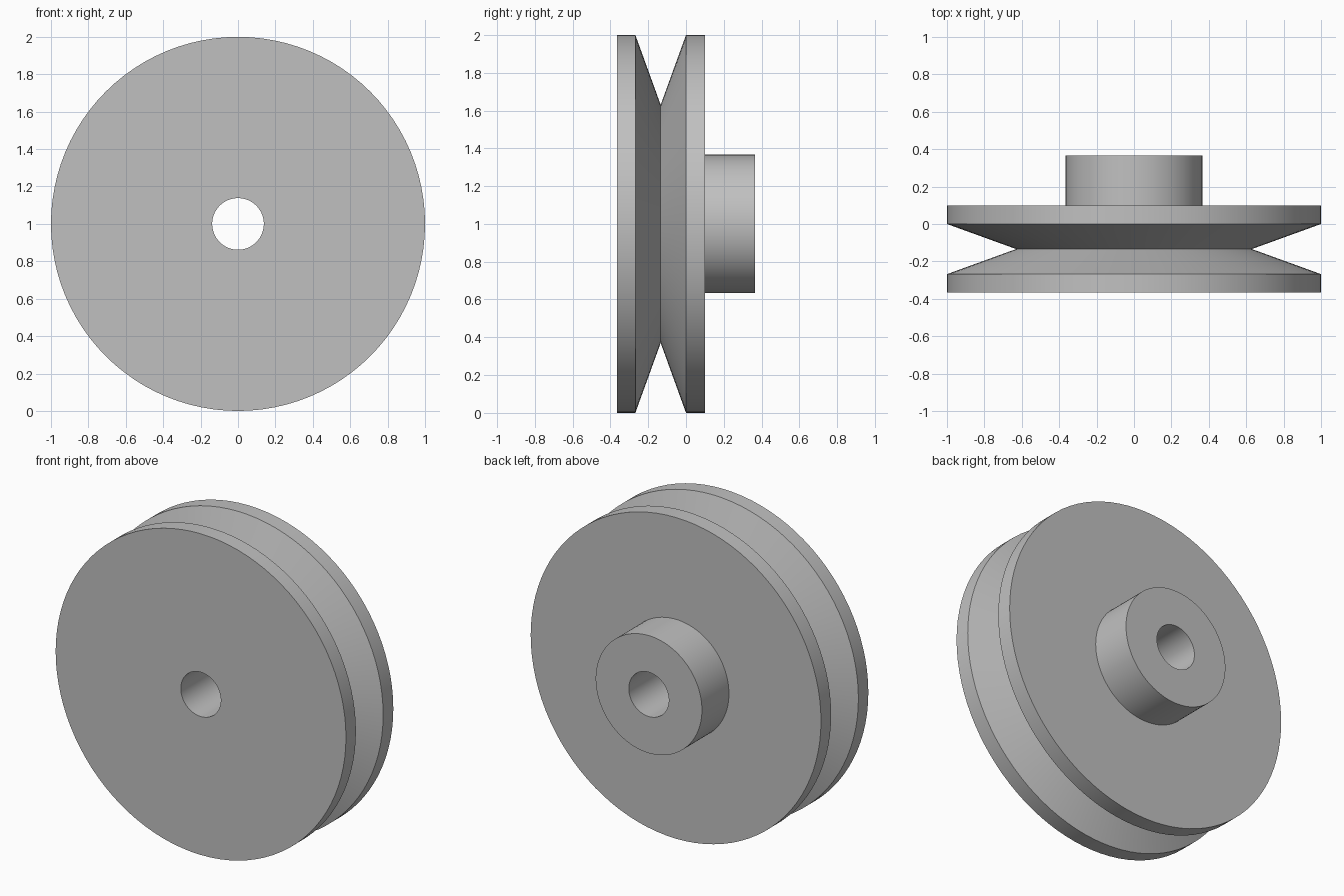
import bpy
import bmesh
from math import cos, sin, tau

cube = bpy.data.objects.get("Cube")
if cube:
    bpy.data.objects.remove(cube, do_unlink=True)

SEGMENTS = 96
AXIS_Z = 1.0

# Plain grey metal
metal = bpy.data.materials.new("grey_metal")
metal.use_nodes = True
colour = (0.53, 0.53, 0.53, 1)
metal.diffuse_color = colour
metal.node_tree.nodes["Principled BSDF"].inputs["Base Color"].default_value = colour


def revolve(name, profile):
    """Turn a closed (radius, y) profile around the horizontal y axis."""
    bm = bmesh.new()
    rings = []
    for radius, y in profile:
        rings.append([bm.verts.new((radius * cos(tau * i / SEGMENTS), y,
                                    AXIS_Z + radius * sin(tau * i / SEGMENTS)))
                      for i in range(SEGMENTS)])
    for a, b in zip(rings, rings[1:] + rings[:1]):
        for i in range(SEGMENTS):
            j = (i + 1) % SEGMENTS
            bm.faces.new((a[i], a[j], b[j], b[i]))
    bmesh.ops.recalc_face_normals(bm, faces=bm.faces)
    mesh = bpy.data.meshes.new(name)
    bm.to_mesh(mesh)
    bm.free()
    mesh.materials.append(metal)
    obj = bpy.data.objects.new(name, mesh)
    bpy.context.collection.objects.link(obj)
    return obj


# Wheel with V groove, rear hub and through bore in one turned piece
bore, hub, groove, rim = 0.138, 0.366, 0.63, 1.0
front, back = -0.366, 0.366
pulley = revolve("grooved_pulley_wheel", [
    (bore, front), (rim, front), (rim, -0.268),    # front flange
    (groove, -0.134), (rim, 0.0), (rim, 0.1),      # groove and rear flange
    (hub, 0.1), (hub, back), (bore, back),         # hub
])

bpy.ops.object.select_all(action="DESELECT")
pulley.select_set(True)
bpy.context.view_layer.objects.active = pulley
bpy.ops.object.shade_smooth_by_angle()
